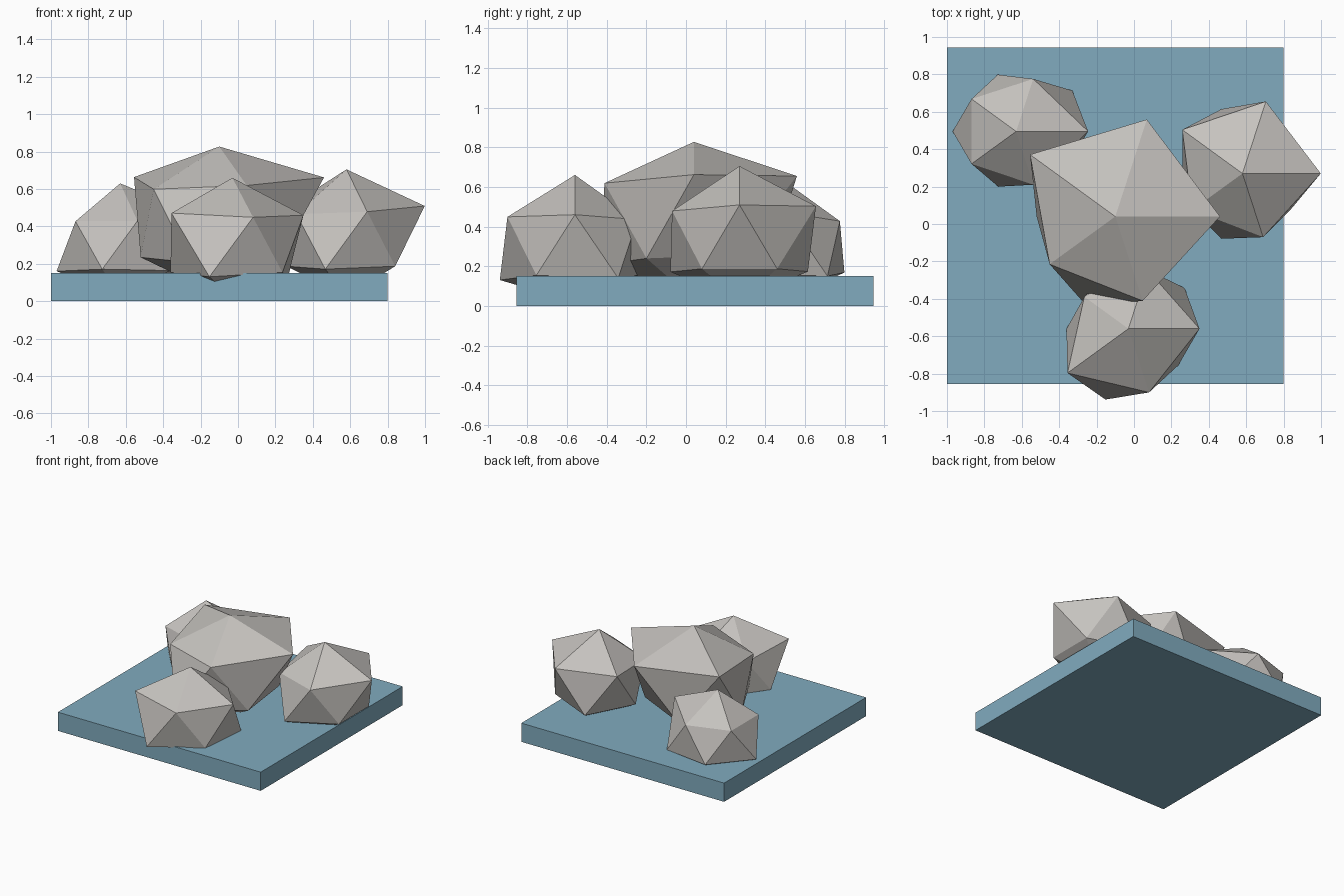
import bpy
import math
from mathutils import Vector

default_cube = bpy.data.objects.get("Cube")
if default_cube:
    bpy.data.objects.remove(default_cube, do_unlink=True)


def make_material(name, colour):
    mat = bpy.data.materials.new(name)
    mat.use_nodes = True
    mat.diffuse_color = (*colour, 1)
    mat.node_tree.nodes["Principled BSDF"].inputs["Base Color"].default_value = (*colour, 1)
    return mat


stone = make_material("warm_grey_stone", (0.56, 0.54, 0.515))
water = make_material("dusty_blue", (0.22, 0.41, 0.52))


def make_object(name, verts, faces, mat):
    mesh = bpy.data.meshes.new(name)
    mesh.from_pydata(verts, [], faces)
    mesh.materials.append(mat)
    obj = bpy.data.objects.new(name, mesh)
    bpy.context.collection.objects.link(obj)
    return obj


def make_rock(name, centre, top, upper, lower, bottom):
    """Twenty-sided rock: each corner has its own radius, the underside is flattened."""
    level = 1 / math.sqrt(5)

    def ring(radii, height, turn):
        flat = 2 * level
        return [Vector((flat * math.cos(turn + i * math.tau / 5),
                        flat * math.sin(turn + i * math.tau / 5), height)) * r
                for i, r in enumerate(radii)]

    corners = [Vector((0, 0, top))]
    corners += ring(upper, level, 0)
    corners += ring(lower, -level, math.tau / 10)
    corners.append(Vector((0, 0, -bottom)))
    for v in corners:
        if v.z < 0:
            v.z *= 0.7
    verts = [v + Vector(centre) for v in corners]

    faces = []
    last = len(verts) - 1
    for i in range(5):
        j = (i + 1) % 5
        a, b, c, d = 1 + i, 1 + j, 6 + i, 6 + j
        faces += [(0, a, b), (a, c, b), (b, c, d), (last, d, c)]
    return make_object(name, verts, faces, stone)


# Square base slab
bpy.ops.mesh.primitive_cube_add(size=1, location=(-0.1, 0.045, 0.075))
slab = bpy.context.object
slab.name = "base_slab"
slab.scale = (1.8, 1.8, 0.15)
slab.data.materials.append(water)

# Rocks: centre, top radius, upper ring, lower ring, bottom radius
make_rock("large_rock", (-0.1, 0.04, 0.382), 0.445,
          (0.626, 0.61, 0.63, 0.485, 0.53),
          (0.4, 0.46, 0.47, 0.56, 0.455), 0.5)
make_rock("front_rock", (-0.03, -0.56, 0.27), 0.39,
          (0.425, 0.37, 0.325, 0.45, 0.4),
          (0.415, 0.37, 0.37, 0.445, 0.37), 0.36)
make_rock("left_rock", (0.58, 0.27, 0.3), 0.405,
          (0.468, 0.453, 0.445, 0.37, 0.4),
          (0.36, 0.405, 0.36, 0.41, 0.36), 0.39)
make_rock("back_right_rock", (-0.63, 0.495, 0.28), 0.35,
          (0.43, 0.33, 0.33, 0.33, 0.335),
          (0.415, 0.357, 0.38, 0.347, 0.37), 0.36)
